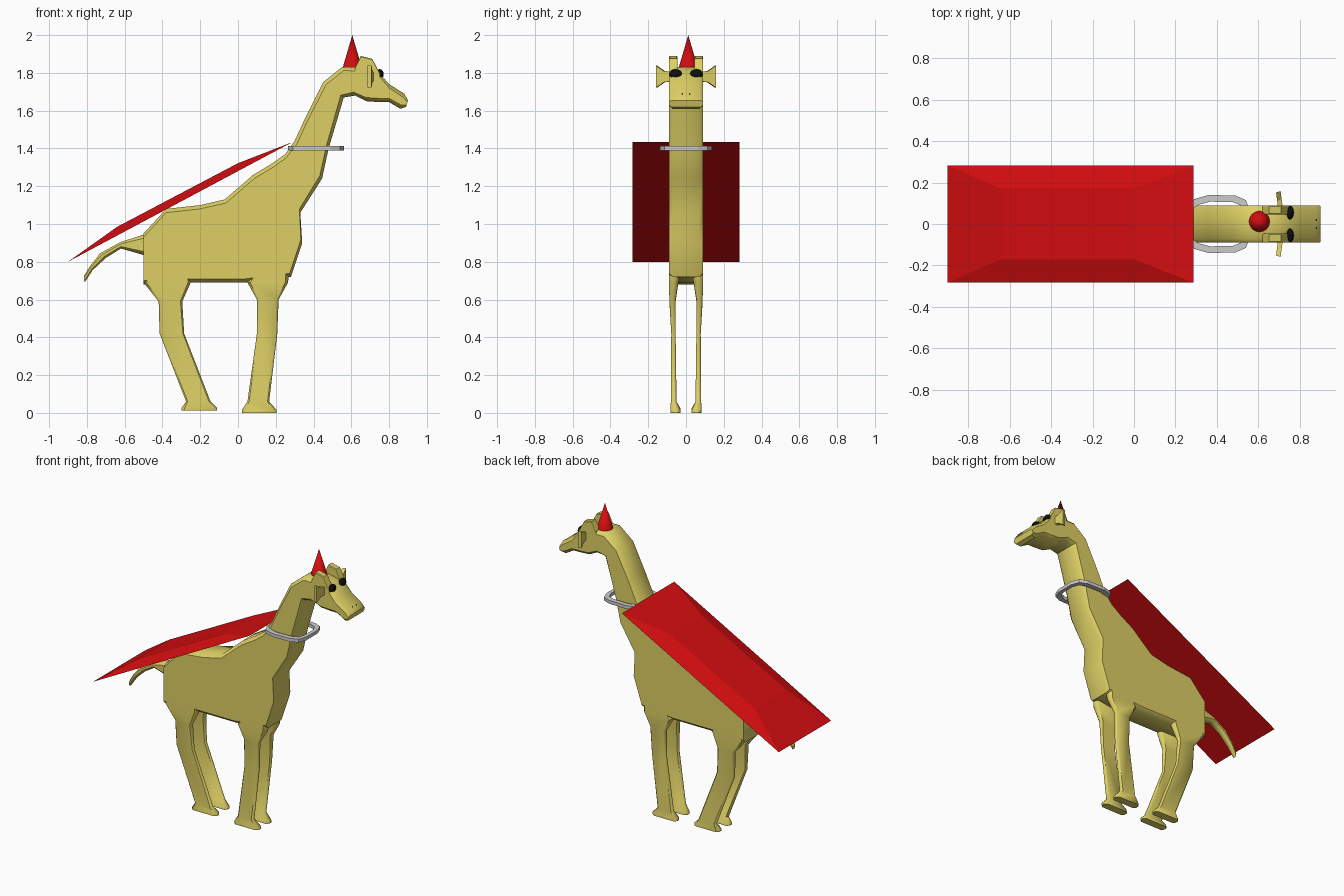
import bpy
import bmesh
import math
from mathutils import Vector, Matrix

cube = bpy.data.objects.get("Cube")
if cube:
    bpy.data.objects.remove(cube, do_unlink=True)


def material(name, colour):
    mat = bpy.data.materials.new(name)
    mat.use_nodes = True
    mat.diffuse_color = (*colour, 1)
    mat.node_tree.nodes["Principled BSDF"].inputs["Base Color"].default_value = (*colour, 1)
    return mat


hide = material("yellow hide", (.73, .63, .13))
red = material("bright red", (.66, .004, .005))
silver = material("silver grey", (.6, .6, .6))
black = material("black", (.004, .004, .004))


def finish(name, bm, mat, angle=None):
    """Turn a bmesh into a named object with one material."""
    bmesh.ops.recalc_face_normals(bm, faces=bm.faces)
    mesh = bpy.data.meshes.new(name)
    bm.to_mesh(mesh)
    bm.free()
    mesh.materials.append(mat)
    obj = bpy.data.objects.new(name, mesh)
    bpy.context.collection.objects.link(obj)
    if angle:
        bpy.ops.object.select_all(action="DESELECT")
        obj.select_set(True)
        bpy.context.view_layer.objects.active = obj
        bpy.ops.object.shade_smooth_by_angle(angle=math.radians(angle))
    return obj


def loft(name, rings, mat, angle=None, closed=False):
    """Skin a row of rings; either cap the ends or join them in a loop."""
    bm = bmesh.new()
    rows = [[bm.verts.new(p) for p in ring] for ring in rings]
    pairs = list(zip(rows, rows[1:]))
    if closed:
        pairs.append((rows[-1], rows[0]))
    else:
        bm.faces.new(rows[0])
        bm.faces.new(rows[-1])
    for a, b in pairs:
        for i in range(len(a)):
            j = (i + 1) % len(a)
            bm.faces.new((a[i], a[j], b[j], b[i]))
    return finish(name, bm, mat, angle)


def section(low, high, y_in, y_out, chamfer=.02):
    """Chamfered box section between two side-view points and two widths."""
    a, b = Vector((low[0], 0, low[1])), Vector((high[0], 0, high[1]))
    length, width = (b - a).length, y_out - y_in
    c = min(chamfer, length * .3, abs(width) * .3)
    up = (b - a).normalized()
    k = math.copysign(c, width)
    outline = [(c, y_in), (0, y_in + k), (0, y_out - k), (c, y_out),
               (length - c, y_out), (length, y_out - k),
               (length, y_in + k), (length - c, y_in)]
    return [a + up * v + Vector((0, y, 0)) for v, y in outline]


# Trunk, neck and head: lower and upper outline points in side view
spine = [
    ((-.5, .68), (-.5, .95)), ((-.4, .69), (-.38, 1.08)),
    ((-.24, .69), (-.2, 1.1)), ((.04, .69), (-.07, 1.13)),
    ((.28, .72), (.08, 1.26)), ((.34, .9), (.18, 1.32)),
    ((.33, 1.06), (.25, 1.37)), ((.445, 1.24), (.3, 1.44)),
    ((.48, 1.4), (.36, 1.57)), ((.56, 1.67), (.45, 1.75)),
    ((.62, 1.68), (.55, 1.83)), ((.68, 1.65), (.66, 1.83)),
    ((.75, 1.645), (.74, 1.81)), ((.8, 1.645), (.8, 1.74)),
    ((.86, 1.61), (.88, 1.69)), ((.89, 1.62), (.9, 1.655)),
]
loft("body_and_head", [section(a, b, -.09, .09) for a, b in spine], hide, 45)

# Legs: back x, front x, height, inner and outer width
front_leg = [(.08, .27, .74, .03, .09), (.05, .265, .69, .04, .09),
             (.1, .215, .6, .055, .088), (.1, .208, .42, .055, .078),
             (.05, .165, .06, .05, .08), (.02, .205, .015, .03, .083),
             (.02, .205, 0, .03, .083)]
back_leg = [(-.48, -.25, .74, .03, .09), (-.5, -.25, .69, .04, .09),
            (-.42, -.295, .59, .055, .088), (-.415, -.285, .42, .055, .078),
            (-.275, -.145, .06, .05, .08), (-.3, -.11, .025, .03, .083),
            (-.3, -.11, .012, .03, .083)]

for side, s in (("left", 1), ("right", -1)):
    for part, rows in (("front_leg", front_leg), ("back_leg", back_leg)):
        rings = [section((x, z), (u, z), s * i, s * o) for x, u, z, i, o in rows]
        loft(f"{side}_{part}", rings, hide, 45)

    # Horn bumps along the edges of the crown
    bump = [(.62, 1.83), (.65, 1.89), (.71, 1.875), (.75, 1.8)]
    loft(f"{side}_horn_bump",
         [section((x, 1.77), (x, z), s * .045, s * .09, .005) for x, z in bump], hide)

    # Ears flare outwards like thin fans
    ear = [(.08, .705, .025), (.115, .7, .03), (.155, .695, .058)]
    loft(f"{side}_ear",
         [[(x + dx, s * (y + dx * .3), 1.78 + dz * h)
           for dx, dz in ((-.01, -1), (.012, -1), (.012, 1), (-.01, 1))]
          for y, x, h in ear], hide)

    # Eyes and nostrils are flattened beads
    for part, place, size in (("eye", (.75, .055, 1.793), (.021, .034, .027)),
                              ("nostril", (.873, .02, 1.682), (.011, .013, .011))):
        bm = bmesh.new()
        bmesh.ops.create_uvsphere(bm, u_segments=16, v_segments=10, radius=1)
        bmesh.ops.scale(bm, vec=size, verts=bm.verts)
        bmesh.ops.translate(bm, vec=(place[0], s * place[1], place[2]), verts=bm.verts)
        finish(f"{side}_{part}", bm, black, 60)

# Tail
tail = [((-.48, .83), (-.48, .95), .04), ((-.62, .87), (-.62, .905), .03),
        ((-.7, .82), (-.73, .845), .025), ((-.77, .755), (-.785, .775), .022),
        ((-.813, .69), (-.816, .725), .015)]
loft("tail", [section(a, b, -w, w) for a, b, w in tail], hide, 45)

# Cape: flat sloping sheet with a raised inner panel
bm = bmesh.new()


def cape_ring(back, front, width):
    corners = [(back, -1), (front, -1), (front, 1), (back, 1)]
    return [bm.verts.new((p[0], s * width, p[1])) for p, s in corners]


edge = cape_ring((-.9, .8), (.287, 1.433), .283)
panel = cape_ring((-.64, .985), (0, 1.322), .17)
bm.faces.new(edge)
bm.faces.new(panel)
for i in range(4):
    j = (i + 1) % 4
    bm.faces.new((edge[i], edge[j], panel[j], panel[i]))
finish("cape", bm, red)

# Collar: angular band around the neck
half = [(.265, .06), (.29, .12), (.36, .14), (.49, .137), (.54, .115), (.56, .06)]
loop = half + [(x, -y) for x, y in reversed(half)]
middle = .41
collar = []
for x, y in loop:
    inner_x, inner_y = middle + (x - middle) * .83, y * .77
    collar.append([(x, y, 1.39), (x, y, 1.413),
                   (inner_x, inner_y, 1.413), (inner_x, inner_y, 1.39)])
loft("collar", collar, silver, closed=True)

# Party hat
bm = bmesh.new()
bmesh.ops.create_cone(bm, cap_ends=True, segments=24, radius1=.05, radius2=0,
                      depth=.17, matrix=Matrix.Translation((.605, .012, 1.915)))
finish("pointed_hat", bm, red, 40)
